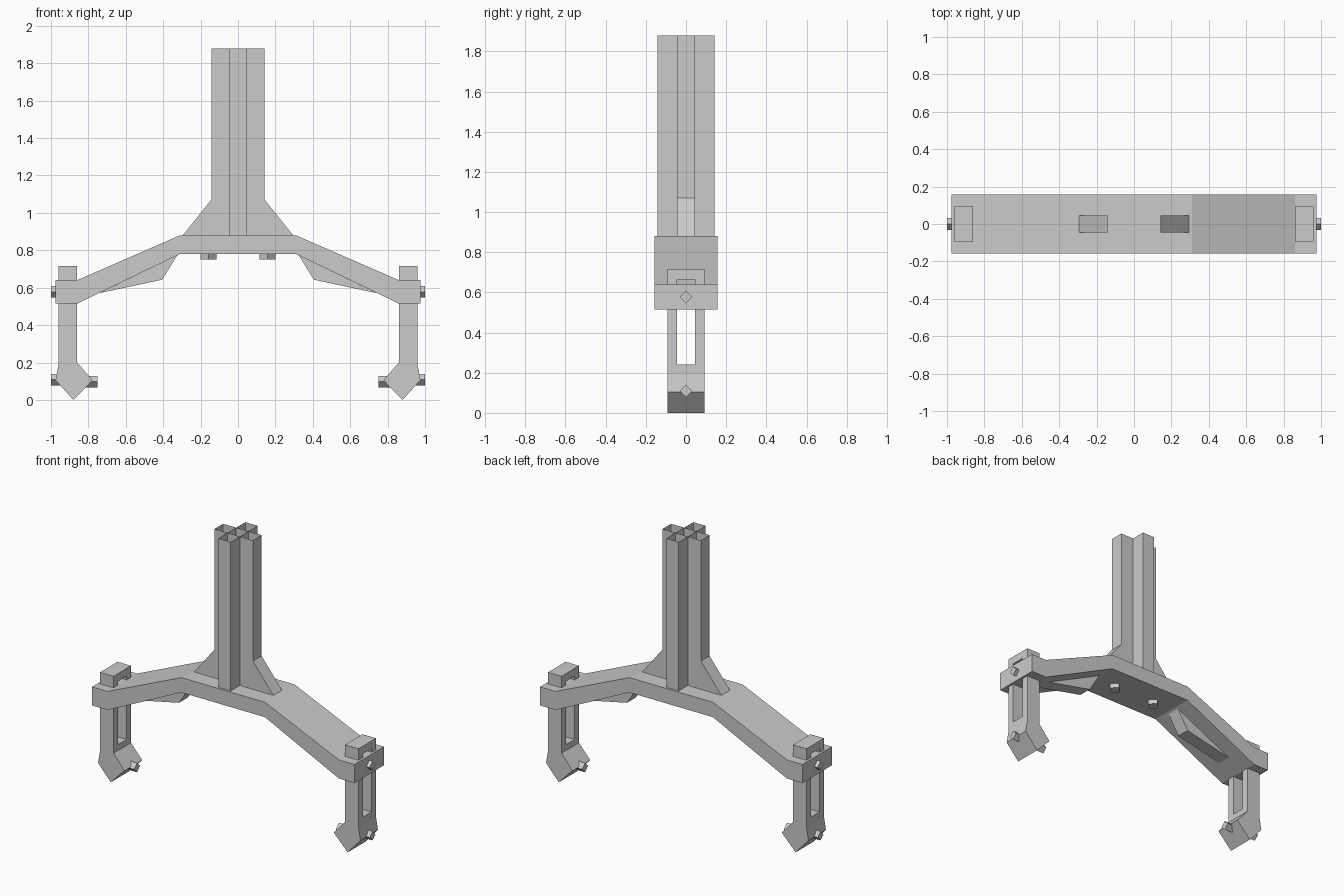
import bpy, bmesh
from math import pi
from mathutils import Matrix, Vector

if "Cube" in bpy.data.objects:
    bpy.data.objects.remove(bpy.data.objects["Cube"])


def make_object(name, bm, mirror=False):
    bmesh.ops.recalc_face_normals(bm, faces=bm.faces)
    mesh = bpy.data.meshes.new(name)
    bm.to_mesh(mesh)
    bm.free()
    ob = bpy.data.objects.new(name, mesh)
    bpy.context.collection.objects.link(ob)
    if mirror:
        ob.modifiers.new("mirror", 'MIRROR').use_axis[0] = True
    return ob


def prism(name, profile, half_depth, mirror=False):
    """Extrude an x-z profile along y."""
    bm = bmesh.new()
    face = bm.faces.new([bm.verts.new((x, -half_depth, z)) for x, z in profile])
    ext = bmesh.ops.extrude_face_region(bm, geom=[face])
    moved = [g for g in ext["geom"] if isinstance(g, bmesh.types.BMVert)]
    bmesh.ops.translate(bm, verts=moved, vec=(0, 2 * half_depth, 0))
    return make_object(name, bm, mirror)


def peg(name, start, end, radius):
    """Square peg turned on its corner, mirrored to the other side."""
    a, b = Vector(start), Vector(end)
    rot = (b - a).to_track_quat('Z', 'Y').to_matrix().to_4x4()
    bm = bmesh.new()
    bmesh.ops.create_cone(bm, cap_ends=True, segments=4, radius1=radius,
                          radius2=radius, depth=(b - a).length,
                          matrix=Matrix.Translation((a + b) / 2) @ rot)
    return make_object(name, bm, True)


# Bent cross beam
half = [(0.31, 0.88), (0.86, 0.64), (0.975, 0.64),
        (0.975, 0.515), (0.86, 0.515), (0.31, 0.78)]
prism("cross_beam", half + [(-x, z) for x, z in reversed(half)], 0.157)

# Hollow plus-shaped column: two crossing open tubes
bm = bmesh.new()
for hx, hy in ((0.143, 0.046), (0.046, 0.143)):
    corners = [(-hx, -hy), (hx, -hy), (hx, hy), (-hx, hy)]
    low = [bm.verts.new((x, y, 0.88)) for x, y in corners]
    top = [bm.verts.new((x, y, 1.88)) for x, y in corners]
    for i in range(4):
        j = (i + 1) % 4
        bm.faces.new((low[i], low[j], top[j], top[i]))
make_object("column", bm)

# Column gussets and ribs under the beam
prism("column_gusset", [(0.143, 0.88), (0.295, 0.88), (0.143, 1.07)], 0.046, True)
prism("beam_rib", [(0.745, 0.57), (0.405, 0.643), (0.325, 0.773)], 0.046, True)

# Slotted legs with pointed feet
leg = prism("leg", [(0.86, 0.717), (0.96, 0.717), (0.96, 0.19), (0.975, 0.105),
                    (0.88, 0.0), (0.777, 0.105), (0.86, 0.20)], 0.093)
cutter = prism("slot_cutter", [(0.7, 0.24), (1.1, 0.24), (1.1, 0.665), (0.7, 0.665)], 0.046)
cutter.hide_render = True
cutter.display_type = 'WIRE'
cut = leg.modifiers.new("slot", 'BOOLEAN')
cut.operation = 'DIFFERENCE'
cut.solver = 'EXACT'
cut.object = cutter
leg.modifiers.new("mirror", 'MIRROR').use_axis[0] = True

# Square pegs
peg("beam_end_peg", (0.95, 0, 0.578), (1.0, 0, 0.578), 0.031)
peg("foot_outer_peg", (0.94, 0, 0.108), (1.0, 0, 0.108), 0.031)
peg("foot_inner_peg", (0.83, 0, 0.098), (0.75, 0, 0.098), 0.031)
peg("beam_under_peg", (0.158, 0, 0.80), (0.158, 0, 0.75), 0.042)
